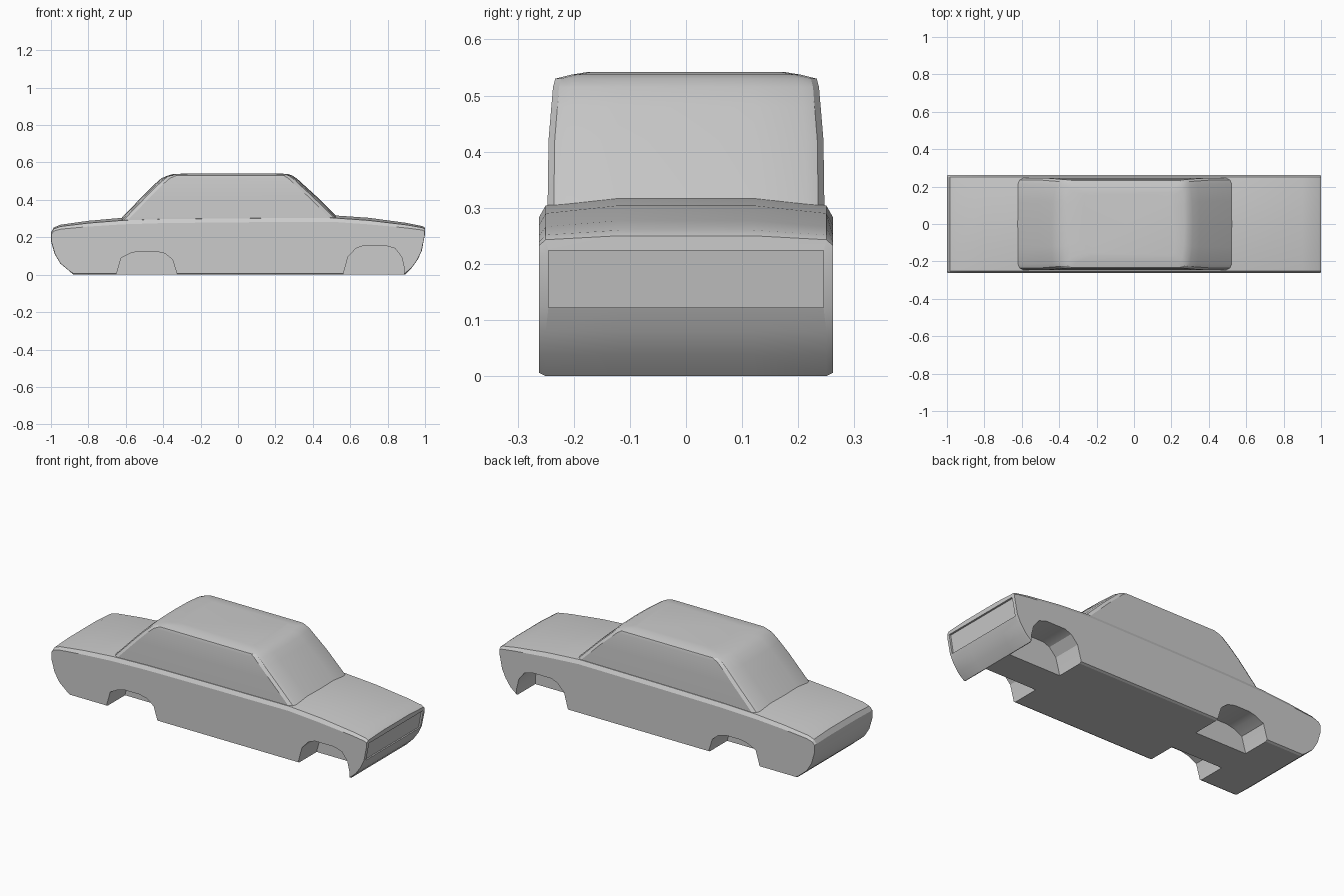
import bpy, bmesh, math

cube = bpy.data.objects.get("Cube")
if cube:
    bpy.data.objects.remove(cube, do_unlink=True)

grey = bpy.data.materials.new("body grey")
grey.use_nodes = True
COLOUR = (0.6, 0.6, 0.6, 1)
grey.diffuse_color = COLOUR
grey.node_tree.nodes["Principled BSDF"].inputs["Base Color"].default_value = COLOUR


def loft(name, rings):
    """Bridge equal closed rings in order and cap both ends."""
    bm = bmesh.new()
    loops = [[bm.verts.new(p) for p in ring] for ring in rings]
    n = len(loops[0])
    for a, b in zip(loops, loops[1:]):
        for i in range(n):
            j = (i + 1) % n
            bm.faces.new((a[i], a[j], b[j], b[i]))
    bm.faces.new(loops[0])
    bm.faces.new(loops[-1])
    bmesh.ops.recalc_face_normals(bm, faces=bm.faces)
    mesh = bpy.data.meshes.new(name)
    bm.to_mesh(mesh)
    bm.free()
    mesh.materials.append(grey)
    obj = bpy.data.objects.new(name, mesh)
    bpy.context.collection.objects.link(obj)
    return obj


def activate(obj):
    bpy.ops.object.select_all(action='DESELECT')
    obj.select_set(True)
    bpy.context.view_layer.objects.active = obj


def cut(target, profile, y0, y1):
    """Subtract a side profile extruded from y0 to y1."""
    cutter = loft("cutter", [[(x, y, z) for x, z in profile] for y in (y0, y1)])
    cutter.hide_render = True
    mod = target.modifiers.new("cut", 'BOOLEAN')
    mod.operation, mod.solver, mod.object = 'DIFFERENCE', 'EXACT', cutter
    activate(target)
    bpy.ops.object.modifier_apply(modifier=mod.name)
    bpy.data.objects.remove(cutter, do_unlink=True)


def smooth(obj, angle):
    activate(obj)
    bpy.ops.object.shade_smooth_by_angle(angle=math.radians(angle))


# Lower body: side profile swept across the width, with softened shoulders
PROFILE = [(-.88, 0), (-.9, .018), (-.95, .06), (-.98, .11), (-1, .18), (-1, .225),
           (-.985, .252), (-.95, .267), (-.8, .288), (-.62, .304), (-.4, .311),
           (0, .315), (.5, .318), (.7, .304), (.9, .277), (.985, .26), (1, .25),
           (1, .22), (.982, .125), (.96, .08), (.93, .038), (.892, 0)]
STATIONS = [(.262, .035, .006), (.25, .014, 0), (.12, 0, 0)]


def body_ring(y, drop, edge):
    ring = []
    for x, z in PROFILE:
        high = min(max((z - .2) / .1, 0), 1)
        lift = edge if z < .01 else 0
        ring.append((x * (1 - edge / 3), y, z - drop * high + lift))
    return ring


body = loft("body", [body_ring(-y, d, e) for y, d, e in STATIONS]
            + [body_ring(y, d, e) for y, d, e in reversed(STATIONS)])

# Wheel wells on both sides
FRONT_ARCH = [(.558, -.03), (.565, .01), (.588, .095), (.63, .14), (.67, .155),
              (.79, .155), (.84, .14), (.875, .095), (.888, .04), (.889, -.03)]
REAR_ARCH = [(-.655, -.03), (-.648, .01), (-.625, .09), (-.575, .115), (-.53, .125),
             (-.44, .125), (-.39, .113), (-.35, .08), (-.328, .01), (-.32, -.03)]
for arch in (FRONT_ARCH, REAR_ARCH):
    for side in (-1, 1):
        cut(body, arch, side * .093, side * .4)

# Recessed grille panel
cut(body, [(.972, .122), (.99, .224), (1.1, .224), (1.1, .122)], -.245, .245)
smooth(body, 25)

# Cabin: stacked plan sections with rounded corners (z, rear x, front x, half width)
ROWS = [(.28, -.645, .56, .247), (.42, -.51, .418, .245), (.48, -.45, .352, .24),
        (.515, -.41, .314, .237), (.53, -.375, .29, .233), (.537, -.35, .27, .205),
        (.542, -.27, .22, .175)]
CORNER = [(0, 0), (.003, .5), (.012, .87), (.022, .955), (.045, 1)]


def cabin_ring(z, rear, front, half):
    right_front = [(front - dx, -half * w, z) for dx, w in CORNER]
    right_rear = [(rear + dx, -half * w, z) for dx, w in reversed(CORNER)]
    right = right_front + right_rear
    return right + [(x, -y, z) for x, y, z in reversed(right) if y != 0]


cabin = loft("cabin", [cabin_ring(*row) for row in ROWS])
smooth(cabin, 22)
